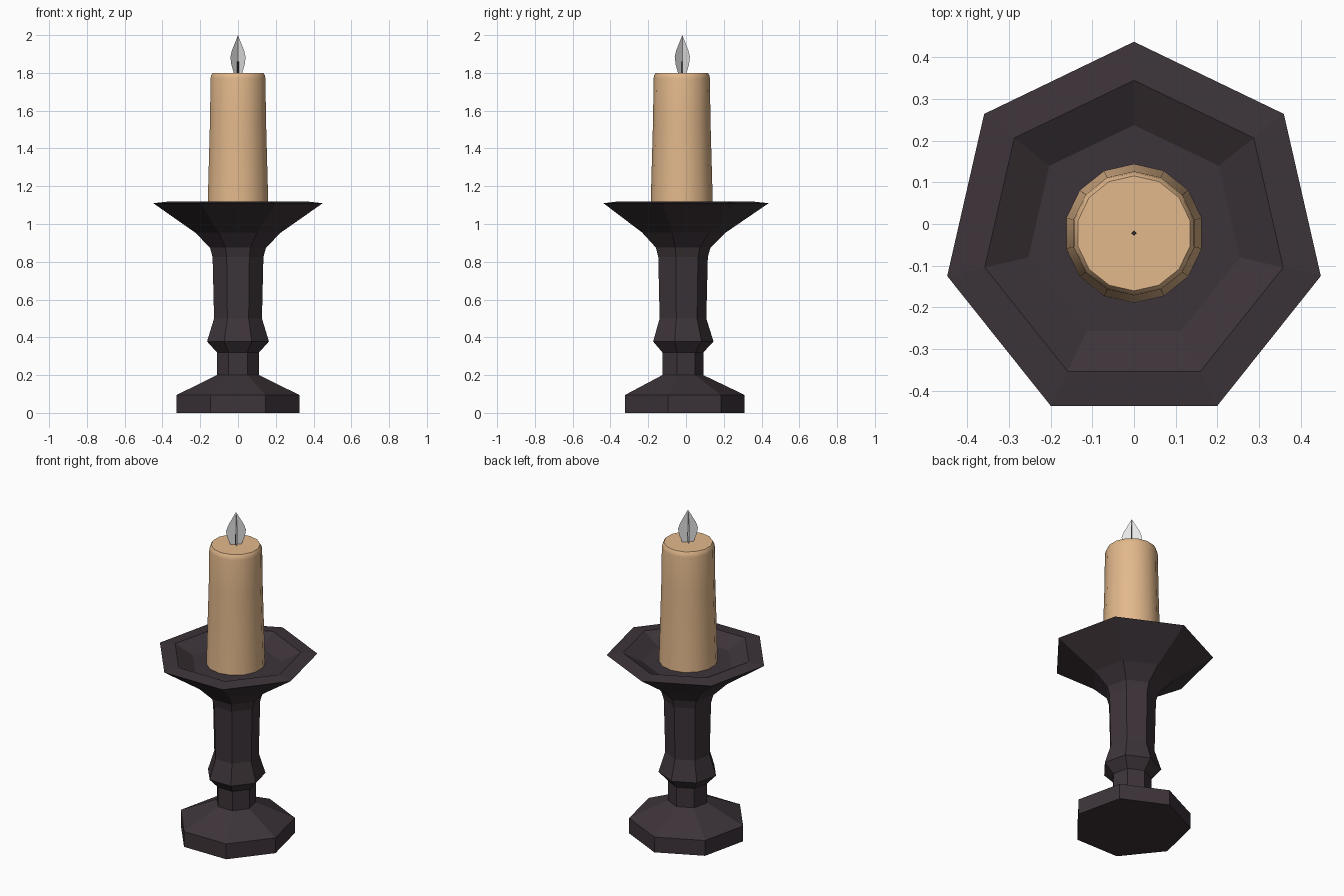
import bpy, bmesh, math

if "Cube" in bpy.data.objects:
    bpy.data.objects.remove(bpy.data.objects["Cube"])

CY = -0.0225  # centre of the heptagons


def material(name, rgb):
    m = bpy.data.materials.new(name)
    m.diffuse_color = (*rgb, 1)
    m.use_nodes = True
    m.node_tree.nodes["Principled BSDF"].inputs["Base Color"].default_value = m.diffuse_color
    return m


iron = material("dark iron", (0.046, 0.034, 0.041))
wax = material("tan wax", (0.76, 0.48, 0.26))
glow = material("pale grey flame", (0.8, 0.8, 0.8))


def finish(bm, name, mat):
    me = bpy.data.meshes.new(name)
    bm.to_mesh(me)
    bm.free()
    me.materials.append(mat)
    ob = bpy.data.objects.new(name, me)
    bpy.context.collection.objects.link(ob)
    return ob


def turned(name, profile, sides, mat):
    """Closed lathe shape with one corner pointing to +y."""
    bm = bmesh.new()
    rings = []
    for r, z in profile:
        ring = []
        for i in range(sides):
            a = math.pi / 2 + 2 * math.pi * i / sides
            ring.append(bm.verts.new((r * math.cos(a), CY + r * math.sin(a), z)))
        rings.append(ring)
    for lo, hi in zip(rings, rings[1:]):
        for i in range(sides):
            j = (i + 1) % sides
            bm.faces.new((lo[i], lo[j], hi[j], hi[i]))
    bm.faces.new(rings[0][::-1])
    bm.faces.new(rings[-1])
    return finish(bm, name, mat)


def smooth(ob, angle):
    bpy.ops.object.select_all(action='DESELECT')
    bpy.context.view_layer.objects.active = ob
    ob.select_set(True)
    bpy.ops.object.shade_smooth_by_angle(angle=math.radians(angle))


# Seven-sided holder: foot, stem, knob, dish
turned("candle_holder", [
    (0.333, 0), (0.333, 0.095), (0.114, 0.2), (0.114, 0.32), (0.168, 0.378),
    (0.130, 0.50), (0.138, 0.825), (0.152, 0.875), (0.233, 0.955),
    (0.46, 1.11), (0.3675, 1.12), (0.26, 1.065)], 7, iron)

# Candle
candle = turned("candle", [
    (0.166, 1.062), (0.164, 1.12), (0.159, 1.30), (0.152, 1.55),
    (0.149, 1.77), (0.146, 1.787), (0.138, 1.80)], 14, wax)
smooth(candle, 50)

# Wick
turned("wick", [(0.006, 1.79), (0.005, 1.86)], 4, iron)

# Flame: two crossed leaf-shaped sheets
outline = [(0.030, 1.795), (0.050, 1.845), (0.057, 1.885), (0.045, 1.92)]
bm = bmesh.new()
for a in (math.pi / 4, 3 * math.pi / 4):
    pts = outline + [(0, 2.0)] + [(-w, z) for w, z in reversed(outline)]
    bm.faces.new([bm.verts.new((w * math.cos(a), CY + 0.003 + w * math.sin(a), z))
                  for w, z in pts])
finish(bm, "flame", glow)
